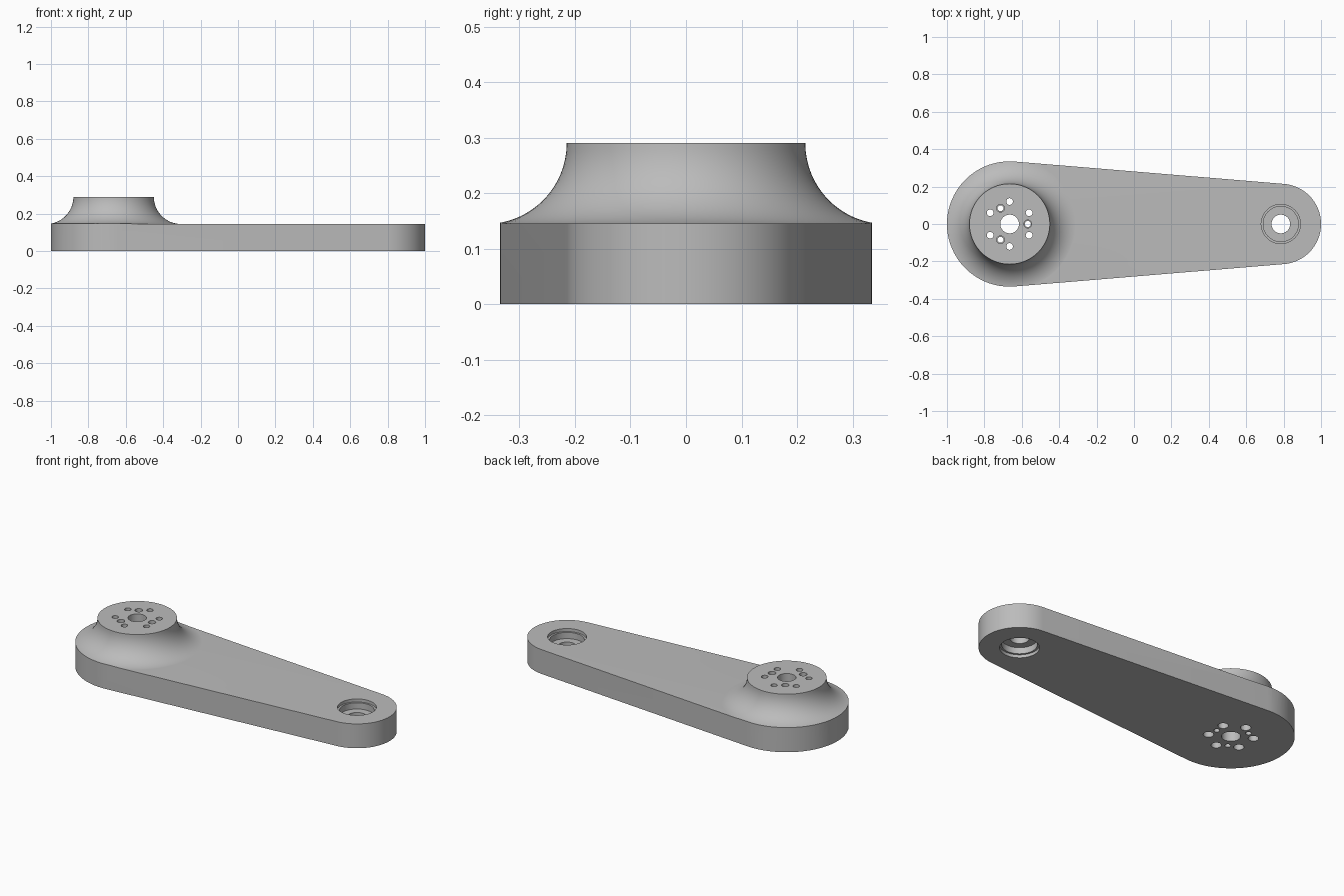
import bpy, bmesh
from math import sin, cos, pi, acos, radians

if "Cube" in bpy.data.objects:
    bpy.data.objects.remove(bpy.data.objects["Cube"], do_unlink=True)

HUB_X, HUB_R = -0.665, 0.335      # wide end
TIP_X, TIP_R = 0.785, 0.215       # narrow end
THICK, TOP = 0.145, 0.29          # arm thickness, boss height

grey = bpy.data.materials.new("grey metal")
grey.use_nodes = True
COLOUR = (0.5, 0.5, 0.5, 1)
grey.diffuse_color = COLOUR
grey.node_tree.nodes["Principled BSDF"].inputs["Base Color"].default_value = COLOUR


def make_object(name, bm, helper=False):
    bmesh.ops.recalc_face_normals(bm, faces=bm.faces)
    mesh = bpy.data.meshes.new(name)
    bm.to_mesh(mesh)
    bm.free()
    mesh.materials.append(grey)
    obj = bpy.data.objects.new(name, mesh)
    bpy.context.collection.objects.link(obj)
    obj.hide_render = helper
    return obj


def loft(bm, rings):
    """Skin a stack of point rings and cap both ends."""
    rings = [[bm.verts.new(p) for p in ring] for ring in rings]
    n = len(rings[0])
    for a, b in zip(rings, rings[1:]):
        for i in range(n):
            j = (i + 1) % n
            bm.faces.new((a[i], a[j], b[j], b[i]))
    bm.faces.new(rings[0])
    bm.faces.new(rings[-1])


def lathe(bm, x, y, profile, sides):
    """Turn an open (radius, height) profile about a vertical axis."""
    loft(bm, [[(x + r * cos(2 * pi * i / sides), y + r * sin(2 * pi * i / sides), z)
               for i in range(sides)] for r, z in profile])


def boolean(obj, cutter, operation):
    mod = obj.modifiers.new(operation.lower(), 'BOOLEAN')
    mod.operation = operation
    mod.solver = 'EXACT'
    mod.object = cutter
    bpy.context.view_layer.objects.active = obj
    bpy.ops.object.modifier_apply(modifier=mod.name)
    bpy.data.objects.remove(cutter, do_unlink=True)


# Tapered outline: two arcs joined by tangent lines
tangent = acos((HUB_R - TIP_R) / (TIP_X - HUB_X))
outline = []
for cx, r, start, end in ((HUB_X, HUB_R, tangent, 2 * pi - tangent),
                          (TIP_X, TIP_R, -tangent, tangent)):
    for i in range(41):
        a = start + (end - start) * i / 40
        outline.append((cx + r * cos(a), r * sin(a)))

bm = bmesh.new()
loft(bm, [[(x, y, z) for x, y in outline] for z in (0, 0.5)])
arm = make_object("crank_arm", bm)

# Oversized slab and flared boss, trimmed by the outline
bm = bmesh.new()
loft(bm, [[(-2, -1, z), (2, -1, z), (2, 1, z), (-2, 1, z)] for z in (-0.1, THICK)])
slab = make_object("slab", bm, True)

flare = TOP - THICK
profile = [(0.215, TOP)]
for i in range(1, 17):
    a = pi / 2 * i / 16
    profile.append((0.215 + flare * (1 - cos(a)), TOP - (flare + 0.0004) * sin(a)))
profile.append((profile[-1][0], 0.05))
bm = bmesh.new()
lathe(bm, HUB_X, 0, profile, 80)
boolean(slab, make_object("boss", bm, True), 'UNION')
boolean(arm, slab, 'INTERSECT')

# Hub holes: centre bore, six counterbored screws, three pins
bm = bmesh.new()
lathe(bm, HUB_X, 0, [(0.05, -0.1), (0.05, 0.4)], 40)
for i in range(6):
    a = radians(30 + 60 * i)
    lathe(bm, HUB_X + 0.12 * cos(a), 0.12 * sin(a),
          [(0.028, -0.1), (0.028, THICK), (0.018, THICK), (0.018, 0.4)], 20)
for i in range(3):
    a = radians(120 * i)
    lathe(bm, HUB_X + 0.0975 * cos(a), 0.0975 * sin(a),
          [(0.016, -0.1), (0.016, THICK), (0.021, THICK), (0.021, 0.4)], 20)

# Tip bearing seat: stepped pocket mirrored above and below a thin flange
half = [(0.105, -0.1), (0.105, 0.018), (0.094, 0.018), (0.094, 0.055), (0.05, 0.055)]
seat = half + [(r, THICK - z) for r, z in reversed(half)]
lathe(bm, TIP_X, 0, seat, 48)
boolean(arm, make_object("holes", bm, True), 'DIFFERENCE')

bpy.ops.object.select_all(action='DESELECT')
arm.select_set(True)
bpy.context.view_layer.objects.active = arm
bpy.ops.object.shade_smooth_by_angle(angle=radians(30))
